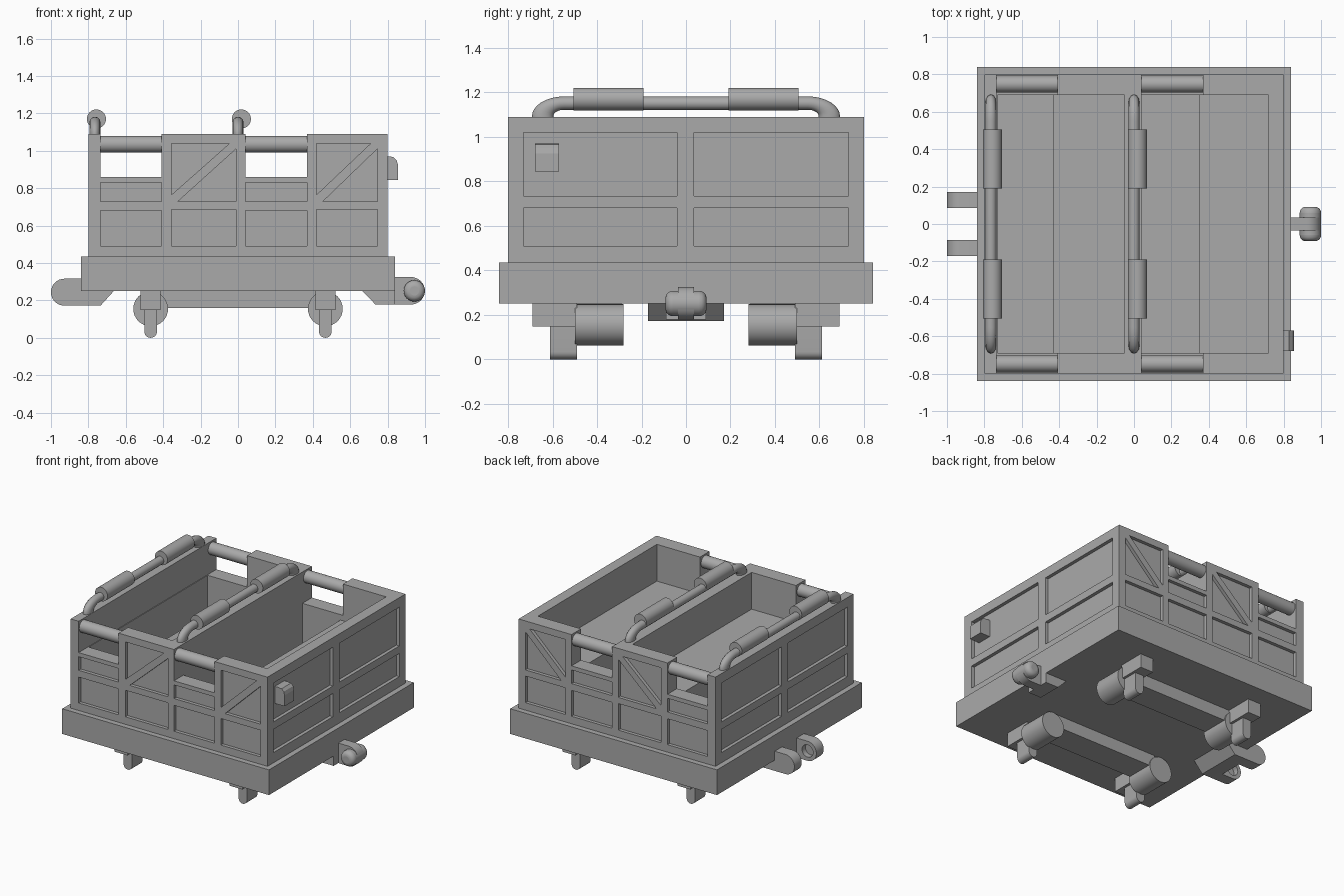
import bpy, bmesh
from math import pi, sin, cos

cube = bpy.data.objects.get("Cube")
if cube:
    bpy.data.objects.remove(cube, do_unlink=True)

grey = bpy.data.materials.new("plain grey")
grey.use_nodes = True
COLOUR = (0.4, 0.4, 0.4, 1)
grey.diffuse_color = COLOUR
grey.node_tree.nodes["Principled BSDF"].inputs["Base Color"].default_value = COLOUR


def activate(ob):
    bpy.ops.object.select_all(action='DESELECT')
    ob.select_set(True)
    bpy.context.view_layer.objects.active = ob


def prisms(name, parts):
    """Object from (profile, axis, start, end) prisms; axis is 'x' or 'y'."""
    bm = bmesh.new()
    for pts, axis, a, b in parts:
        place = (lambda u, v, t: (u, t, v)) if axis == 'y' else (lambda u, v, t: (t, u, v))
        face = bm.faces.new([bm.verts.new(place(u, v, a)) for u, v in pts])
        ext = bmesh.ops.extrude_face_region(bm, geom=[face])
        move = (0, b - a, 0) if axis == 'y' else (b - a, 0, 0)
        bmesh.ops.translate(bm, vec=move,
                            verts=[g for g in ext['geom'] if isinstance(g, bmesh.types.BMVert)])
    bmesh.ops.recalc_face_normals(bm, faces=bm.faces[:])
    mesh = bpy.data.meshes.new(name)
    bm.to_mesh(mesh)
    bm.free()
    ob = bpy.data.objects.new(name, mesh)
    bpy.context.collection.objects.link(ob)
    mesh.materials.append(grey)
    return ob


def rect(u0, u1, v0, v1):
    return [(u0, v0), (u1, v0), (u1, v1), (u0, v1)]


def arc(cu, cv, r, start, end, n=12):
    return [(cu + r * cos(start + (end - start) * i / n),
             cv + r * sin(start + (end - start) * i / n)) for i in range(n + 1)]


def box(name, x0, x1, y0, y1, z0, z1):
    return prisms(name, [(rect(x0, x1, z0, z1), 'y', y0, y1)])


def smooth(ob):
    activate(ob)
    bpy.ops.object.shade_smooth_by_angle(angle=pi / 5)


def cylinder(name, axis, r, a, b, u, v):
    ob = prisms(name, [(arc(u, v, r, 0, 2 * pi, 32)[:-1], axis, a, b)])
    smooth(ob)
    return ob


def cut(ob, cutter):
    cutter.hide_render = True
    mod = ob.modifiers.new("cut", 'BOOLEAN')
    mod.operation = 'DIFFERENCE'
    mod.solver = 'EXACT'
    mod.object = cutter
    activate(ob)
    bpy.ops.object.modifier_apply(modifier=mod.name)
    bpy.data.objects.remove(cutter, do_unlink=True)


# Platform and carriage body
box("platform", -0.84, 0.84, -0.84, 0.84, 0.25, 0.435)
body = box("body", -0.8, 0.8, -0.8, 0.8, 0.43, 1.09)

# Two compartments, each a footwell stepping up to a seat
wells = []
for x0, x1, x2 in ((-0.73, -0.43, -0.05), (0.04, 0.35, 0.72)):
    profile = [(x0, 0.47), (x1, 0.47), (x1, 0.82), (x2, 0.82), (x2, 1.2), (x0, 1.2)]
    wells.append((profile, 'y', -0.69, 0.69))
cut(body, prisms("well_cutter", wells))

# Side openings above the footwells
OPENINGS = ((-0.735, -0.41), (0.04, 0.37))
cut(body, prisms("opening_cutter",
                 [(rect(a, b, 0.86, 1.2), 'y', -0.9, 0.9) for a, b in OPENINGS]))

# Recessed panels on all four sides
DEPTH = 0.025
panels = []
for s in (-1, 1):
    a, b = s * (0.8 - DEPTH), s * 0.9
    for x0, x1 in OPENINGS:
        panels += [(rect(x0, x1, 0.49, 0.68), 'y', a, b),
                   (rect(x0, x1, 0.73, 0.83), 'y', a, b)]
    for x0, x1 in ((-0.355, -0.01), (0.42, 0.745)):
        upper = [(x0, 0.765), (x1 - 0.035, 1.04), (x0, 1.04)]
        lower = [(x0 + 0.035, 0.73), (x1, 0.73), (x1, 1.01)]
        panels += [(rect(x0, x1, 0.49, 0.685), 'y', a, b),
                   (upper, 'y', a, b), (lower, 'y', a, b)]
    for y0, y1 in ((-0.73, -0.04), (0.035, 0.73)):
        panels += [(rect(y0, y1, 0.51, 0.68), 'x', a, b),
                   (rect(y0, y1, 0.735, 1.02), 'x', a, b)]
cut(body, prisms("panel_cutter", panels))

# Rails across the side openings
for s, side in ((-1, "front"), (1, "back")):
    for i, (x0, x1) in enumerate(OPENINGS):
        cylinder(f"{side}_rail_{i + 1}", 'x', 0.045, x0 - 0.005, x1 + 0.005, s * 0.748, 1.035)

# Grab bars with padded grips
for label, x, grip_x in (("end", -0.765, -0.757), ("middle", 0.0, 0.018)):
    bend = arc(0.343, 1.092, 0.06, 0, pi / 2, 8)
    path = [(0.403, 1.06)] + bend
    path += [(-y, z) for y, z in reversed(path)]
    curve = bpy.data.curves.new(label + "_grab_bar", 'CURVE')
    curve.dimensions = '3D'
    curve.bevel_depth = 0.03
    curve.bevel_resolution = 4
    curve.use_fill_caps = True
    spline = curve.splines.new('POLY')
    spline.points.add(len(path) - 1)
    for p, (y, z) in zip(spline.points, path):
        p.co = (x, y, z, 1)
    bar = bpy.data.objects.new(label + "_grab_bar", curve)
    bar.scale.y = 1.6
    bpy.context.collection.objects.link(bar)
    curve.materials.append(grey)
    activate(bar)
    bpy.ops.object.convert(target='MESH')
    smooth(bpy.context.object)
    for s, side in ((-1, "front"), (1, "back")):
        cylinder(f"{label}_{side}_grip", 'y', 0.051, s * 0.19, s * 0.505, grip_x, 1.17)

# Small lamp box on the end wall
prisms("lamp_box", [([(0.76, 0.845), (0.855, 0.845), (0.855, 0.925), (0.848, 0.95),
                      (0.83, 0.967), (0.8, 0.97), (0.76, 0.97)], 'y', -0.68, -0.57)])

# Running gear: wheels, beams, brackets and guide feet
for s, side in ((-1, "front"), (1, "back")):
    box(side + "_beam", -0.42, 0.42, min(s * 0.29, s * 0.49), max(s * 0.29, s * 0.49), 0.16, 0.26)
    for t, end in ((-1, "right"), (1, "left")):
        x = t * 0.467
        name = f"{side}_{end}_"
        cylinder(name + "wheel", 'y', 0.093, s * 0.28, s * 0.5, x, 0.155)
        box(name + "bracket", x - 0.053, x + 0.053, s * 0.49, s * 0.69, 0.148, 0.26)
        foot = [(x + 0.034, 0.2)] + arc(x, 0.034, 0.034, 0, -pi) + [(x - 0.034, 0.2)]
        smooth(prisms(name + "guide_foot", [(foot, 'y', s * 0.49, s * 0.612)]))

# Socket coupler: a sloped mount and two round-ended lugs
mount = [(-0.84, 0.26), (-0.84, 0.172), (-0.735, 0.172), (-0.655, 0.26)]
prisms("socket_mount", [(mount, 'y', -0.17, 0.17)])
lug = [(-0.8, 0.172), (-0.8, 0.316)] + arc(-0.928, 0.244, 0.072, pi / 2, 1.5 * pi, 16)
lugs = prisms("socket_lugs", [(lug, 'y', 0.085, 0.17), (lug, 'y', -0.17, -0.085)])
cut(lugs, prisms("socket_cutter",
                 [(arc(-0.928, 0.244, 0.045, 0, 2 * pi, 24)[:-1], 'y', -0.125, 0.125)]))
smooth(lugs)

# Pin coupler: a sloped mount, a round-ended arm and a cross pin
mount = [(0.84, 0.26), (0.84, 0.178), (0.735, 0.178), (0.655, 0.26)]
prisms("pin_mount", [(mount, 'y', -0.09, 0.09)])
arm = [(0.8, 0.325), (0.8, 0.178)] + arc(0.925, 0.2515, 0.0735, -pi / 2, pi / 2, 16)
smooth(prisms("pin_arm", [(arm, 'y', -0.036, 0.036)]))
pin = cylinder("coupler_pin", 'y', 0.057, -0.092, 0.092, 0.943, 0.251)
round_ends = pin.modifiers.new("round_ends", 'BEVEL')
round_ends.width = 0.032
round_ends.segments = 5
round_ends.limit_method = 'ANGLE'
round_ends.angle_limit = pi / 3
